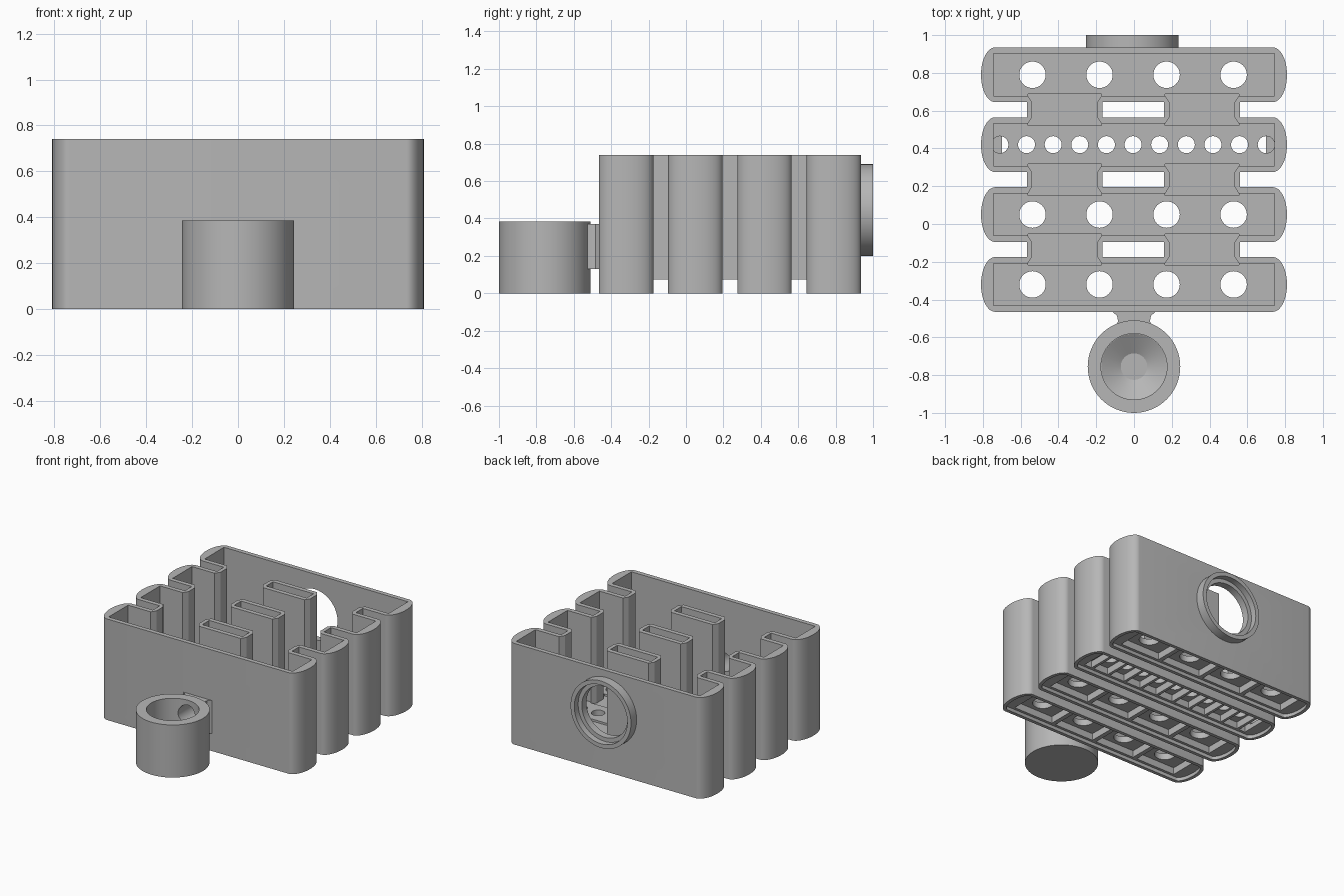
import bpy, bmesh, math
from mathutils import Matrix

if "Cube" in bpy.data.objects:
    bpy.data.objects.remove(bpy.data.objects["Cube"])

grey = bpy.data.materials.new("plain_grey")
grey.use_nodes = True
grey.diffuse_color = (0.47, 0.47, 0.47, 1)
grey.node_tree.nodes["Principled BSDF"].inputs["Base Color"].default_value = grey.diffuse_color

HEIGHT = 0.74
DEPTH = 0.145            # half depth of a lobe
INNER = 0.112            # half depth of its chamber
FLOOR = 0.12
ROWS = [0.79, 0.42, 0.05, -0.32]
CHANNELS = [-0.367, 0.36]


def to_object(name, bm):
    bmesh.ops.recalc_face_normals(bm, faces=bm.faces)
    mesh = bpy.data.meshes.new(name)
    bm.to_mesh(mesh)
    bm.free()
    mesh.materials.append(grey)
    obj = bpy.data.objects.new(name, mesh)
    bpy.context.collection.objects.link(obj)
    return obj


def prism(name, points, z0, z1):
    """Extrude a plan outline from z0 to z1."""
    bm = bmesh.new()
    face = bm.faces.new([bm.verts.new((x, y, z0)) for x, y in points])
    top = bmesh.ops.extrude_face_region(bm, geom=[face])["geom"]
    verts = [v for v in top if isinstance(v, bmesh.types.BMVert)]
    bmesh.ops.translate(bm, vec=(0, 0, z1 - z0), verts=verts)
    return to_object(name, bm)


def block(name, x0, x1, y0, y1, z0, z1):
    return prism(name, [(x0, y0), (x1, y0), (x1, y1), (x0, y1)], z0, z1)


def cylinder(name, centre, radius, a, b, axis="Z", sides=64, radius2=None):
    """Cylinder or cone running from a to b along the axis."""
    bm = bmesh.new()
    bmesh.ops.create_cone(bm, cap_ends=True, segments=sides, radius1=radius,
                          radius2=radius if radius2 is None else radius2, depth=b - a)
    mid = (a + b) / 2
    if axis == "Y":
        place = Matrix.Translation((centre[0], mid, centre[1])) @ Matrix.Rotation(-math.pi / 2, 4, "X")
    else:
        place = Matrix.Translation((centre[0], centre[1], mid))
    bmesh.ops.transform(bm, matrix=place, verts=bm.verts)
    return to_object(name, bm)


def combine(target, tool, operation="DIFFERENCE"):
    mod = target.modifiers.new("cut", "BOOLEAN")
    mod.object = tool
    mod.operation = operation
    mod.solver = "EXACT"
    bpy.context.view_layer.objects.active = target
    bpy.ops.object.modifier_apply(modifier=mod.name)
    bpy.data.objects.remove(tool)


def lobe_outline(y, inset=0.0):
    """Long plan shape with bowed ends."""
    pts = []
    for side in (1, -1):
        for i in range(25):
            a = math.pi * (i / 24 - 0.5)
            pts.append((side * (0.735 + (0.075 - inset) * math.cos(a)),
                        y + side * (DEPTH - inset) * math.sin(a)))
    return pts


# Four lobes joined by two bridges in every gap
body = prism("main_body", lobe_outline(ROWS[0]), 0, HEIGHT)
for y in ROWS[1:]:
    combine(body, prism("lobe", lobe_outline(y), 0, HEIGHT), "UNION")
gaps = list(zip(ROWS[1:], ROWS[:-1]))
for low, high in gaps:
    for x in CHANNELS:
        combine(body, block("bridge", x - 0.2, x + 0.2, low + INNER + 0.01,
                            high - INNER - 0.01, 0.075, HEIGHT), "UNION")

# Chambers open at the top
for y in ROWS:
    combine(body, block("chamber", -0.745, 0.745, y - INNER, y + INNER, FLOOR, 1))

# Flared channels through the bridges
for low, high in gaps:
    y0, y1 = low + INNER, high - INNER
    half = [(0.195, y0 - 0.01), (0.195, y0), (0.172, y0 + 0.035),
            (0.172, y1 - 0.035), (0.195, y1), (0.195, y1 + 0.01)]
    for x in CHANNELS:
        outline = [(x + w, y) for w, y in half] + [(x - w, y) for w, y in reversed(half)]
        combine(body, prism("channel", outline, 0.105, 1))

# Underside: shallow rim recess, pockets between ribs, holes in the floor
for row, y in enumerate(ROWS):
    count, pitch, radius, end = (11, 0.141, 0.045, 0.7) if row == 1 else (4, 0.355, 0.07, 0.72)
    rib = 0.01 if row == 1 else 0.016
    combine(body, prism("rim_recess", lobe_outline(y, 0.025), -0.1, 0.025))
    for i in range(count):
        x = (i - (count - 1) / 2) * pitch - 0.005
        left = max(-end, x - pitch / 2 + rib)
        right = min(end, x + pitch / 2 - rib)
        combine(body, block("pocket", left, right, y - 0.1, y + 0.1, -0.1, 0.075))
        combine(body, cylinder("floor_hole", (x, y), radius, 0.06, 0.3, sides=32))

# Collar on the back wall
collar = cylinder("back_collar", (-0.01, 0.445), 0.245, 0.92, 1.0, "Y")
combine(collar, cylinder("bore", (-0.01, 0.445), 0.185, 0.8, 1.1, "Y"))
combine(collar, cylinder("counterbore", (-0.01, 0.445), 0.215, 0.955, 1.1, "Y"))
combine(body, cylinder("bore", (-0.01, 0.445), 0.185, 0.85, 1.1, "Y"))

# Round cup with a sloping floor
cup = cylinder("front_cup", (0, -0.755), 0.245, 0, 0.385)
combine(cup, cylinder("cup_well", (0, -0.755), 0.175, 0.14, 0.6))
combine(cup, cylinder("cup_funnel", (0, -0.755), 0.07, 0.08, 0.141, radius2=0.1752))

# Neck between the cup and the front wall
neck_half = [(0.09, -0.55), (0.085, -0.51), (0.09, -0.485), (0.115, -0.465), (0.115, -0.45)]
neck = prism("cup_neck", neck_half + [(-x, y) for x, y in reversed(neck_half)], 0.13, 0.37)
for part in (body, cup, neck):
    combine(part, cylinder("passage", (0, 0.28), 0.07, -0.7, -0.41, "Y", 32))

# Smooth the curved walls, keep the edges crisp
for part in (body, collar, cup, neck):
    bpy.ops.object.select_all(action="DESELECT")
    part.select_set(True)
    bpy.context.view_layer.objects.active = part
    bpy.ops.object.shade_smooth_by_angle(angle=math.radians(30))
